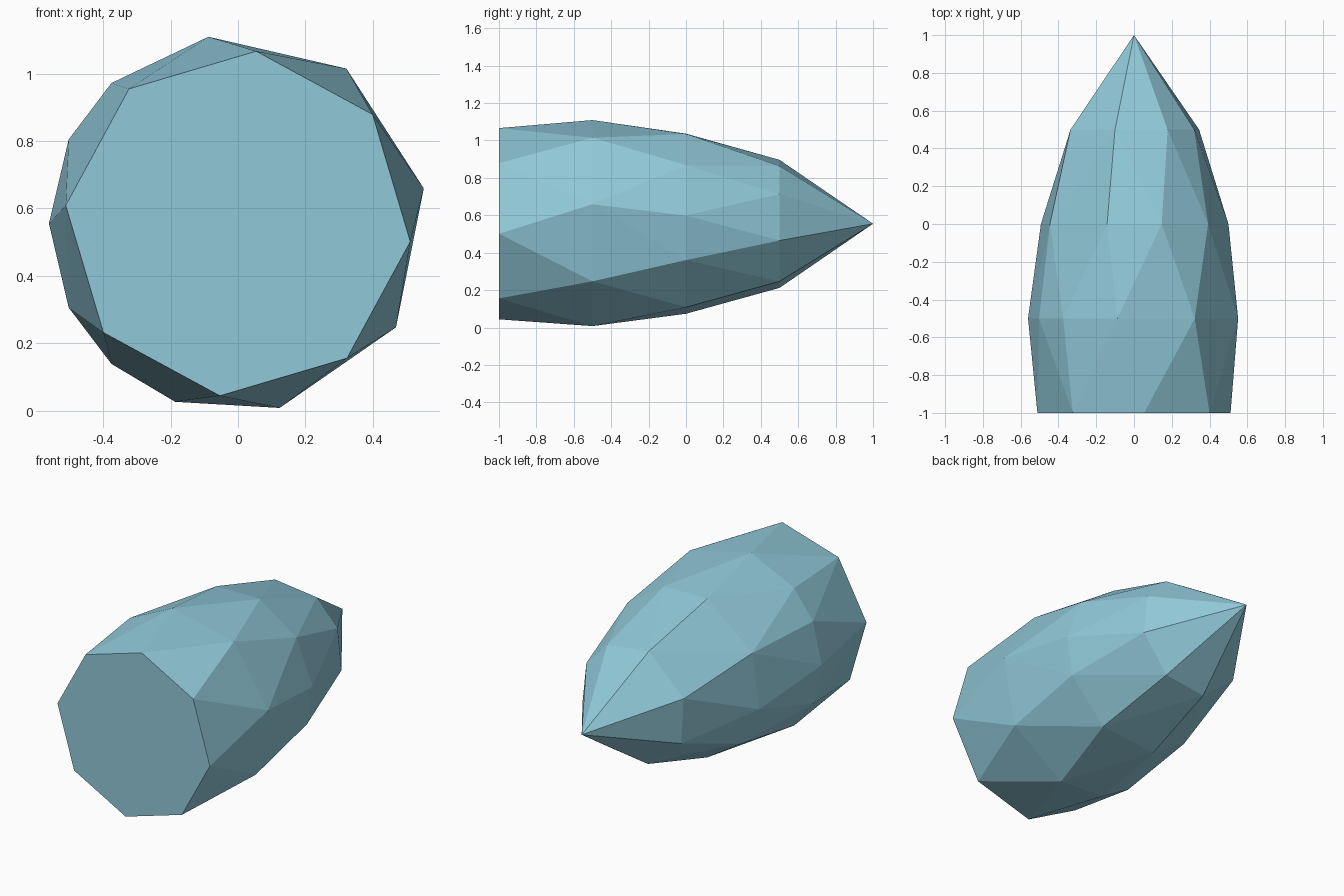
import bpy, bmesh, math

if "Cube" in bpy.data.objects:
    bpy.data.objects.remove(bpy.data.objects["Cube"])

CENTRE_Z = 0.555

# One faceted ring per station along y: (y, radius, angles of the corners in degrees)
RINGS = [
    (-1.0, 0.514, [-6 + 45 * i for i in range(8)]),
    (-0.5, 0.561, [10.7, 55, 99, 132, 153.6, 180, -153.6, -132, -109.4, -77.3, -33.3]),
    (0.0, 0.502, [5, 38.6, 73, 106.5, 152.5, -169, -138, -106.5, -62.8, -22.8]),
    (0.5, 0.356, [26.5, 60, 106.4, 160.7, -153.4, -105.5, -60, -14.6]),
]

# Faceted body: hull over the rings and the pointed tip
bm = bmesh.new()
for y, r, angles in RINGS:
    for a in map(math.radians, angles):
        bm.verts.new((r * math.cos(a), y, CENTRE_Z + r * math.sin(a)))
bm.verts.new((0, 1, CENTRE_Z))
bmesh.ops.convex_hull(bm, input=bm.verts[:])
bmesh.ops.recalc_face_normals(bm, faces=bm.faces[:])

mesh = bpy.data.meshes.new("faceted_body")
bm.to_mesh(mesh)
bm.free()
body = bpy.data.objects.new("faceted_body", mesh)
bpy.context.collection.objects.link(body)

# Single pale blue colour
mat = bpy.data.materials.new("pale_blue")
mat.diffuse_color = (0.28, 0.58, 0.69, 1)
mat.use_nodes = True
mat.node_tree.nodes["Principled BSDF"].inputs["Base Color"].default_value = mat.diffuse_color
mesh.materials.append(mat)
